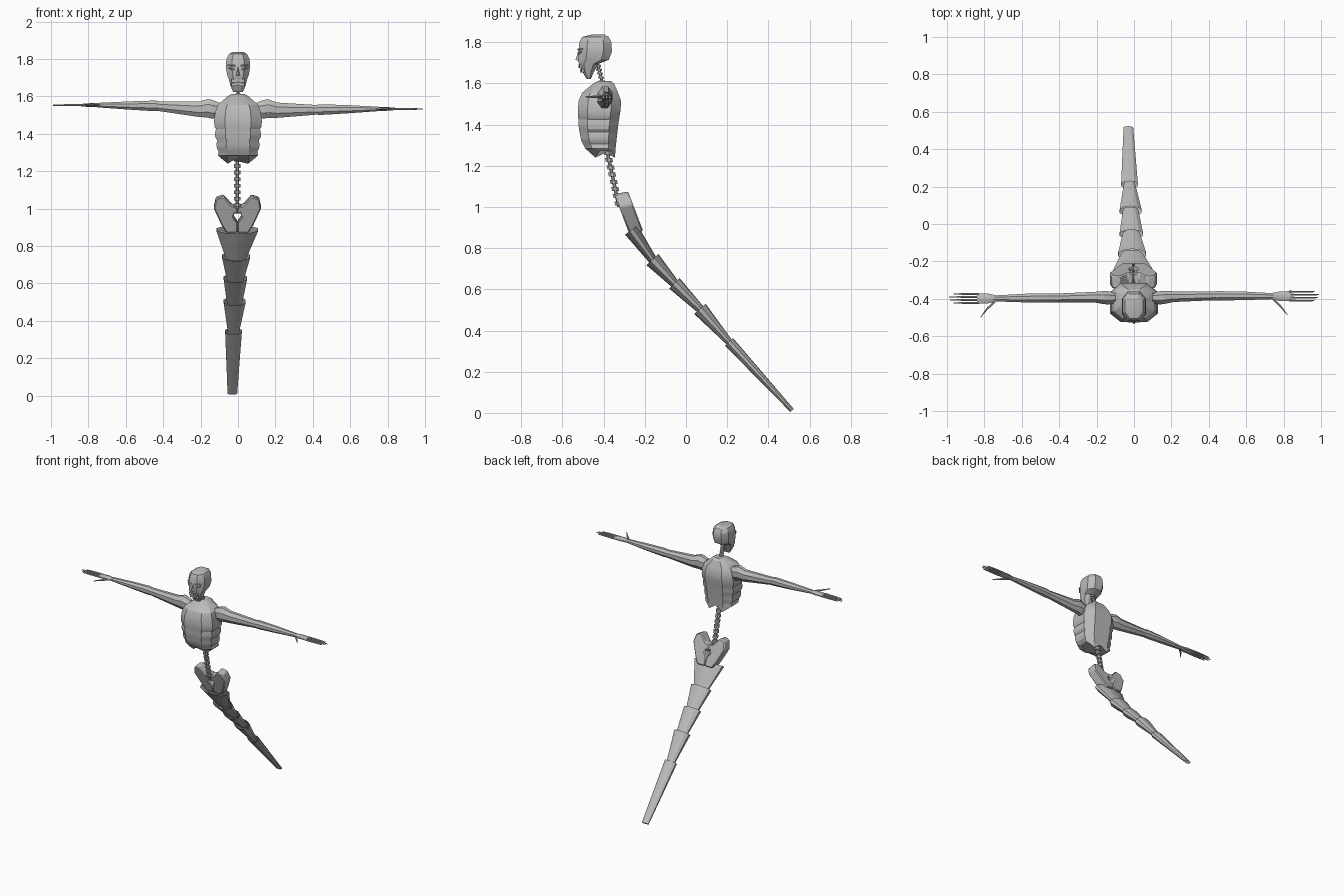
import bpy, bmesh, math
from mathutils import Vector

if "Cube" in bpy.data.objects:
    bpy.data.objects.remove(bpy.data.objects["Cube"])

bone = bpy.data.materials.new("bone_grey")
bone.diffuse_color = (0.5, 0.5, 0.5, 1)
bone.use_nodes = True
bone.node_tree.nodes["Principled BSDF"].inputs["Base Color"].default_value = bone.diffuse_color
X, Y, Z = Vector((1, 0, 0)), Vector((0, 1, 0)), Vector((0, 0, 1))


def finish(name, bm):
    bmesh.ops.recalc_face_normals(bm, faces=bm.faces)
    me = bpy.data.meshes.new(name)
    bm.to_mesh(me)
    bm.free()
    me.materials.append(bone)
    ob = bpy.data.objects.new(name, me)
    bpy.context.collection.objects.link(ob)
    bpy.context.view_layer.objects.active = ob
    for o in bpy.context.selected_objects:
        o.select_set(False)
    ob.select_set(True)
    bpy.ops.object.shade_smooth_by_angle(angle=math.radians(25))
    return ob


def loft(name, rings, cap_start=True, cap_end=True):
    """Skin a list of equal-length point rings."""
    bm = bmesh.new()
    vs = [[bm.verts.new(p) for p in r] for r in rings]
    n = len(vs[0])
    for a, b in zip(vs, vs[1:]):
        for i in range(n):
            j = (i + 1) % n
            bm.faces.new((a[i], a[j], b[j], b[i]))
    if cap_start:
        bm.faces.new(vs[0])
    if cap_end:
        bm.faces.new(vs[-1])
    return finish(name, bm)


def tube(name, stations, u, v, sides=8, **caps):
    """Stations are (centre, radius along u, radius along v)."""
    rings = []
    for c, ru, rv in stations:
        k = [math.tau * (i + 0.5) / sides for i in range(sides)]
        rings.append([Vector(c) + u * ru * math.cos(t) + v * rv * math.sin(t) for t in k])
    return loft(name, rings, **caps)


def block_ring(z, w, yf, yb, cut=0.45):
    """Chamfered rectangle with midpoints on front and back."""
    d, cy = (yb - yf) / 2, (yb + yf) / 2
    quarter = [(0, 1), (1 - cut, 1), (1, 1 - cut)]
    pts = quarter + [(x, -y) for x, y in reversed(quarter)]
    pts += [(-x, y) for x, y in reversed(pts[1:-1])]
    return [Vector((x * w, cy - y * d, z)) for x, y in pts]


def box(name, c, s):
    bm = bmesh.new()
    bmesh.ops.create_cube(bm, size=1)
    for p in bm.verts:
        p.co = Vector([a * b for a, b in zip(p.co, s)]) + Vector(c)
    return finish(name, bm)


# Skull
skull = [(1.622, .025, -.482, -.462), (1.655, .04, -.503, -.448),
         (1.695, .05, -.52, -.425), (1.715, .058, -.524, -.375),
         (1.755, .065, -.522, -.36), (1.80, .062, -.518, -.362),
         (1.826, .048, -.505, -.375), (1.837, .03, -.46, -.395)]
loft("skull", [block_ring(*r, cut=.5) for r in skull])

# Nose, brows and eye lids
bm = bmesh.new()
nose = [bm.verts.new(p) for p in ((-.013, -.522, 1.71), (.013, -.522, 1.71),
                                  (0, -.52, 1.765), (0, -.537, 1.715))]
for f in ((0, 1, 3), (1, 2, 3), (2, 0, 3), (0, 2, 1)):
    bm.faces.new([nose[i] for i in f])
finish("nose", bm)
for s, side in ((-1, "left"), (1, "right")):
    tube(side + "_eye", [((s * .02, -.522, 1.745), .005, .004),
                         ((s * .034, -.521, 1.748), .006, .007),
                         ((s * .05, -.508, 1.754), .004, .004)], Y, Z, 6)
    tube(side + "_brow", [((s * .012, -.521, 1.762), .005, .004),
                          ((s * .034, -.521, 1.767), .006, .004),
                          ((s * .055, -.503, 1.768), .004, .003)], Y, Z, 6)

# Two rows of teeth
for row, z in enumerate((1.663, 1.684)):
    for i in range(-2, 3):
        box("tooth", (i * .014, -.508 - row * .009 + abs(i) * .003, z), (.012, .012, .018))


# Vertebrae threaded on a thin rod
def vertebrae(name, a, b, count, r):
    a, b = Vector(a), Vector(b)
    tube(name + "_rod", [(a, r * .5, r * .5), (b, r * .5, r * .5)], X, Y)
    for i in range(count):
        c = a.lerp(b, (i + .5) / count)
        h = (b - a) / count * .28
        tube(name + "_vertebra", [(c - h, r, r), (c + h, r, r)], X, Y)


vertebrae("neck", (0, -.435, 1.715), (0, -.405, 1.60), 6, .015)
vertebrae("spine", (-.004, -.385, 1.28), (-.004, -.325, 1.0), 8, .019)

# Rib cage with rippled sides and a notched lower rim
ribs = [(1.612, .035, -.43, -.365), (1.60, .055, -.45, -.35), (1.555, .108, -.505, -.33),
        (1.515, .122, -.522, -.315), (1.47, .128, -.525, -.318), (1.44, .126, -.525, -.323),
        (1.425, .118, -.522, -.325), (1.40, .123, -.522, -.329), (1.38, .121, -.52, -.331),
        (1.365, .111, -.517, -.333), (1.34, .116, -.513, -.336), (1.32, .112, -.508, -.338),
        (1.305, .103, -.50, -.34), (1.285, .108, -.49, -.342)]
rings = [block_ring(*r) for r in ribs]
rim = block_ring(1.24, .098, -.44, -.345)
for p in rim:
    p.z += .035 if abs(p.x) < .01 or abs(p.x) > .09 else 0
loft("rib_cage", rings + [rim])

# Arms and hands; the left arm sits slightly higher
for s, side in ((-1, "left"), (1, "right")):
    def at(x, y, z):
        t = min(1, max(0, (x - .14) / .3))
        return Vector((s * x, y + s * .006 * t, z + (.02 * t if s < 0 else 0)))

    def limb(part, rows, sides=8):
        tube(side + part, [(at(x, y, z), ry, rz) for x, y, z, ry, rz in rows], Y, Z, sides)

    limb("_upper_arm", [(.10, -.395, 1.53, .03, .04), (.135, -.395, 1.53, .038, .054),
                        (.16, -.393, 1.535, .038, .054), (.21, -.39, 1.526, .031, .044),
                        (.43, -.39, 1.528, .025, .027)])
    limb("_forearm", [(.415, -.39, 1.528, .024, .027), (.44, -.39, 1.529, .027, .031),
                      (.58, -.39, 1.531, .025, .024), (.75, -.392, 1.533, .017, .013)])
    limb("_palm", [(.735, -.392, 1.533, .018, .012), (.78, -.392, 1.533, .028, .012),
                   (.84, -.392, 1.533, .029, .007)])
    for i, tip in enumerate((.965, .985, .99, .965)):
        y = -.416 + i * .016
        limb("_finger", [(.83, y, 1.533, .006, .006), (.91, y, 1.533, .0055, .0055),
                         (tip, y, 1.532, .003, .003)], 6)
    limb("_thumb", [(.74, -.405, 1.533, .008, .006), (.785, -.447, 1.535, .009, .006),
                    (.82, -.492, 1.536, .003, .003)], 6)

# Pelvis: one winged outline, thickened along a slant and mirrored
outline = [(0, .968), (0, 1.01), (.03, 1.015), (.075, 1.065), (.115, 1.052), (.127, 1.0),
           (.085, .91), (.06, .87), (0, .87), (0, .925), (.022, .955), (.016, .976)]
for s, side in ((-1, "left"), (1, "right")):
    bm = bmesh.new()
    face = bm.faces.new([bm.verts.new((s * x - .003, -.287 - (z - .9) * .38, z))
                         for x, z in outline])
    ext = bmesh.ops.extrude_face_region(bm, geom=[face])
    for g in ext["geom"]:
        if isinstance(g, bmesh.types.BMVert):
            g.co += Vector((0, .068, .012))
    hip = finish(side + "_hip", bm)
    bev = hip.modifiers.new("rounding", "BEVEL")
    bev.width, bev.segments = .012, 1

# Tail: flattened cones, each tucked into the next
joints = [(-.004, -.265, .888), (-.010, -.163, .745), (-.014, -.056, .629),
          (-.018, .068, .505), (-.024, .209, .345), (-.030, .515, .012)]
joints = [Vector(j) for j in joints]
wide = [(.118, .038), (.079, .040), (.066, .036), (.062, .037), (.047, .027)]
narrow = [(.056, .020), (.046, .020), (.042, .019), (.030, .016), (.027, .011)]
for i, (w, n) in enumerate(zip(wide, narrow)):
    a, b = joints[i], joints[i + 1]
    d = (b - a).normalized()
    end = b if i == 4 else b + d * .015
    tube("tail_segment", [(a, *w), (end, *n)], X, X.cross(d).normalized(), 10,
         cap_start=False)
